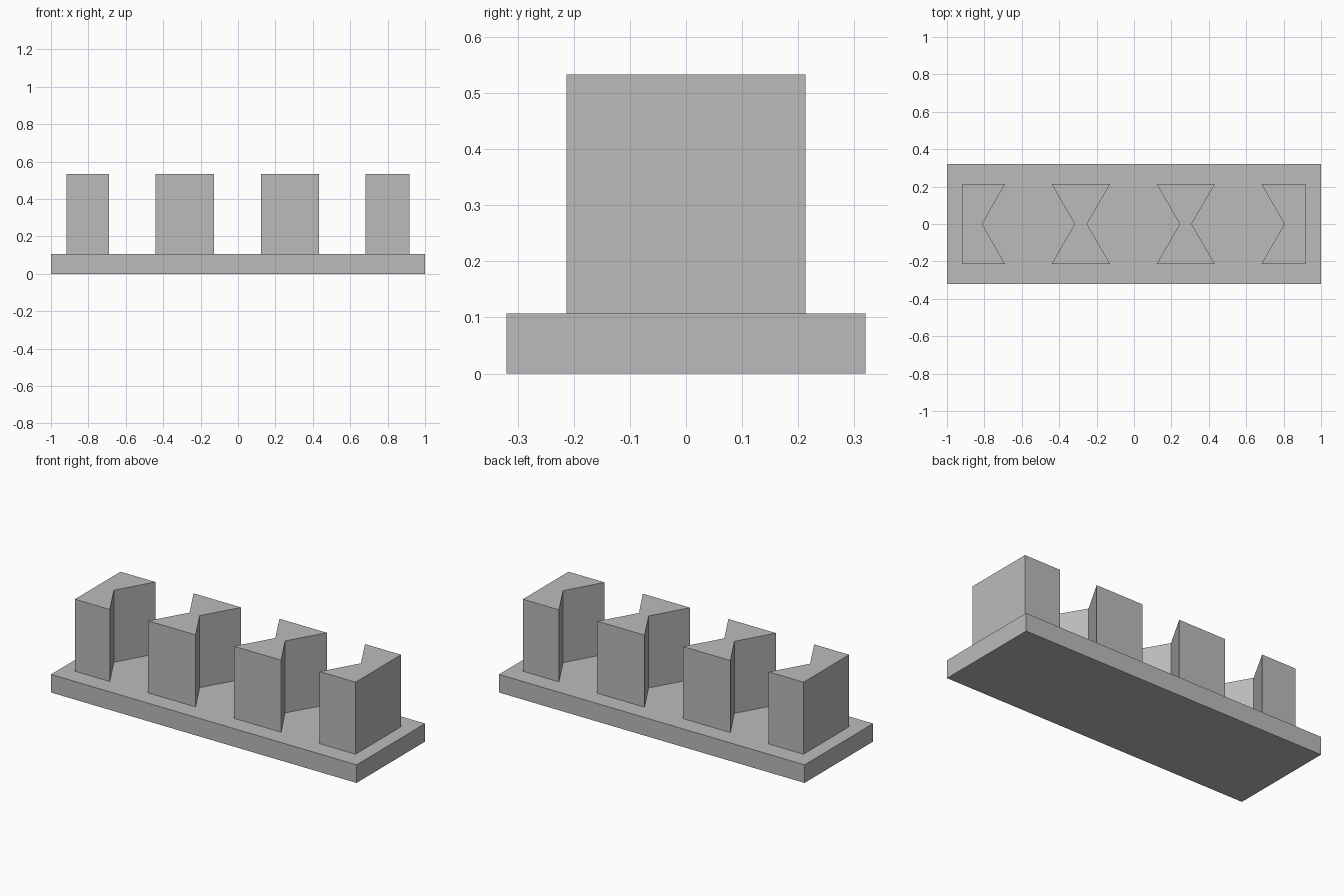
import bpy, bmesh

if "Cube" in bpy.data.objects:
    bpy.data.objects.remove(bpy.data.objects["Cube"])

grey = bpy.data.materials.new("plain grey")
grey.diffuse_color = (0.5, 0.5, 0.5, 1)
grey.use_nodes = True
grey.node_tree.nodes["Principled BSDF"].inputs["Base Color"].default_value = grey.diffuse_color

BASE_TOP, TOP, HALF_DEPTH = 0.107, 0.533, 0.213


def prism(name, outline, z0, z1):
    """Extrude a closed xy outline from z0 up to z1."""
    bm = bmesh.new()
    face = bm.faces.new([bm.verts.new((x, y, z0)) for x, y in outline])
    ext = bmesh.ops.extrude_face_region(bm, geom=[face], use_keep_orig=True)
    for v in ext["geom"]:
        if isinstance(v, bmesh.types.BMVert):
            v.co.z = z1
    bmesh.ops.recalc_face_normals(bm, faces=bm.faces)
    mesh = bpy.data.meshes.new(name)
    bm.to_mesh(mesh)
    bm.free()
    mesh.materials.append(grey)
    obj = bpy.data.objects.new(name, mesh)
    bpy.context.collection.objects.link(obj)
    return obj


# Flat rectangular base
prism("base_plate", [(-1, -0.32), (1, -0.32), (1, 0.32), (-1, 0.32)], 0, BASE_TOP)

# Upright blocks: left edge, left notch tip, right edge, right notch tip
# (a tip equal to its edge means that side is flat)
blocks = {
    "left_end_block": (-0.918, -0.918, -0.69, -0.812),
    "left_middle_block": (-0.44, -0.317, -0.128, -0.251),
    "right_middle_block": (0.122, 0.244, 0.432, 0.308),
    "right_end_block": (0.682, 0.804, 0.918, 0.918),
}
for name, (left, left_tip, right, right_tip) in blocks.items():
    d = HALF_DEPTH
    outline = [(left, -d), (right, -d)]
    if right_tip != right:
        outline.append((right_tip, 0))
    outline += [(right, d), (left, d)]
    if left_tip != left:
        outline.append((left_tip, 0))
    prism(name, outline, BASE_TOP, TOP)
